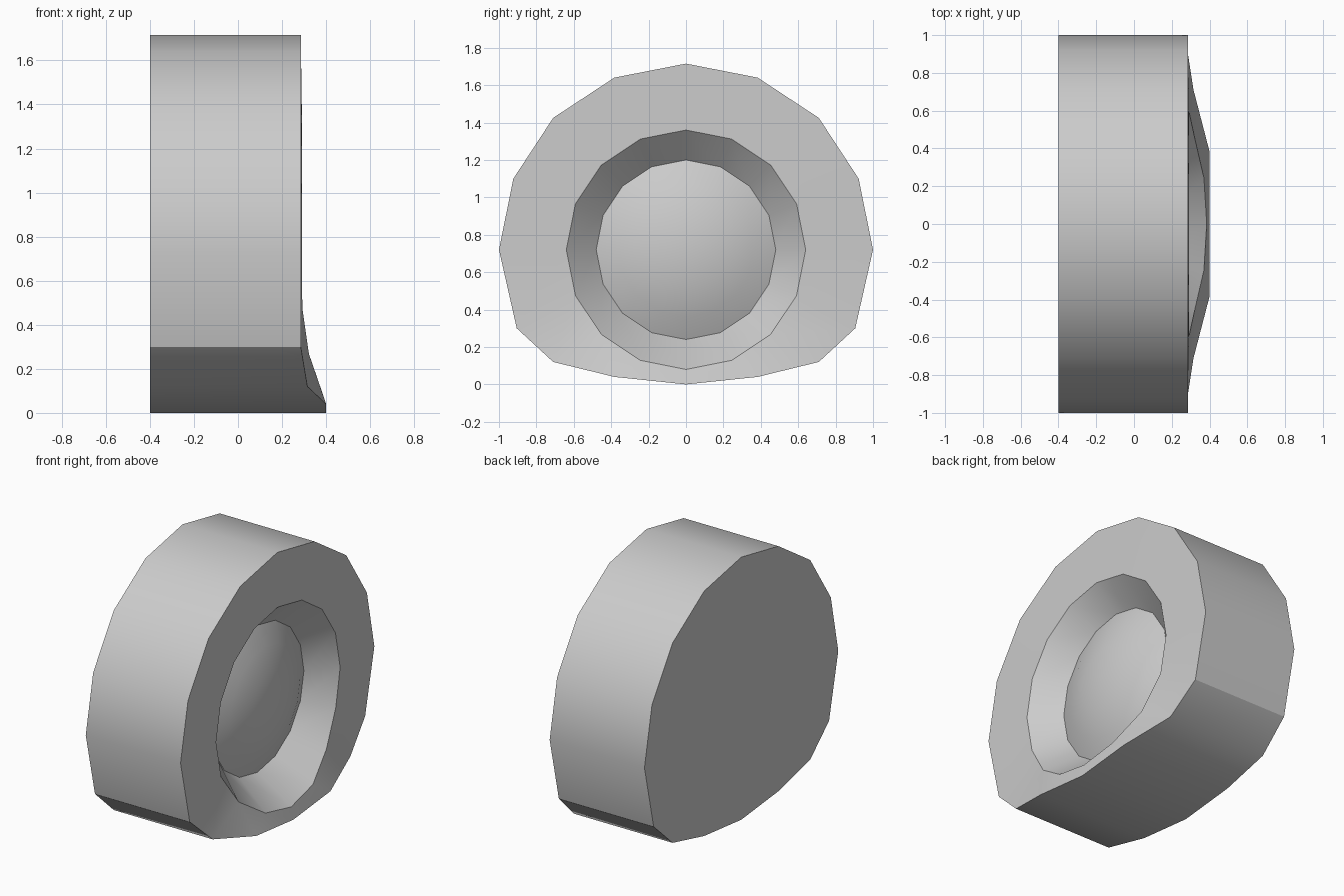
import bpy, bmesh
from math import sin, cos, pi

if "Cube" in bpy.data.objects:
    bpy.data.objects.remove(bpy.data.objects["Cube"])

N = 16
CZ = 0.72
# Right half of the flattened housing outline, top to bottom: (y, z, x of front edge)
HALF = [(0, 1.715, .285), (.383, 1.64, .285), (.71, 1.425, .285),
        (.923, 1.10, .285), (1, .72, .285), (.905, .30, .285),
        (.71, .12, .315), (.383, .04, .40), (0, 0, .40)]
# x of the recess rim, top to bottom (flares forward at the foot)
RIM_X = [.29, .29, .29, .29, .29, .292, .322, .37, .385]


def full(half):
    """Mirror a half list of points into a closed ring running around x."""
    return half + [(-y, z, x) for y, z, x in half[-2:0:-1]]


def circle(r, xs):
    return full([(r * sin(i * pi / 8), CZ + r * cos(i * pi / 8), xs[i])
                 for i in range(9)])


def build(name, rings, tip=None, cap_back=False):
    bm = bmesh.new()
    loops = [[bm.verts.new((x, y, z)) for y, z, x in ring] for ring in rings]
    for a, b in zip(loops, loops[1:]):
        for i in range(N):
            j = (i + 1) % N
            bm.faces.new((a[i], b[i], b[j], a[j]))
    if cap_back:
        bm.faces.new(loops[0])
    if tip is not None:
        t = bm.verts.new((tip, 0, CZ))
        last = loops[-1]
        for i in range(N):
            bm.faces.new((last[i], t, last[(i + 1) % N]))
    bmesh.ops.recalc_face_normals(bm, faces=bm.faces)
    # Keep an open shell facing forwards
    if not cap_back and sum(f.normal.x for f in bm.faces) < 0:
        bmesh.ops.reverse_faces(bm, faces=bm.faces)
    mesh = bpy.data.meshes.new(name)
    bm.to_mesh(mesh)
    bm.free()
    ob = bpy.data.objects.new(name, mesh)
    bpy.context.collection.objects.link(ob)
    bpy.ops.object.select_all(action='DESELECT')
    ob.select_set(True)
    bpy.context.view_layer.objects.active = ob
    bpy.ops.object.shade_smooth_by_angle(angle=pi / 6)
    return ob


# Housing: back cap, side wall, front face and sloping recess
back = full([(y, z, -.40) for y, z, _ in HALF])
seat = circle(.48, [.14] * 9)
build("housing", [back, full(HALF), circle(.64, RIM_X), seat], cap_back=True)

# Domed lens sitting in the recess
build("lens_dome", [seat, circle(.36, [.195] * 9), circle(.2, [.24] * 9)], tip=.26)
